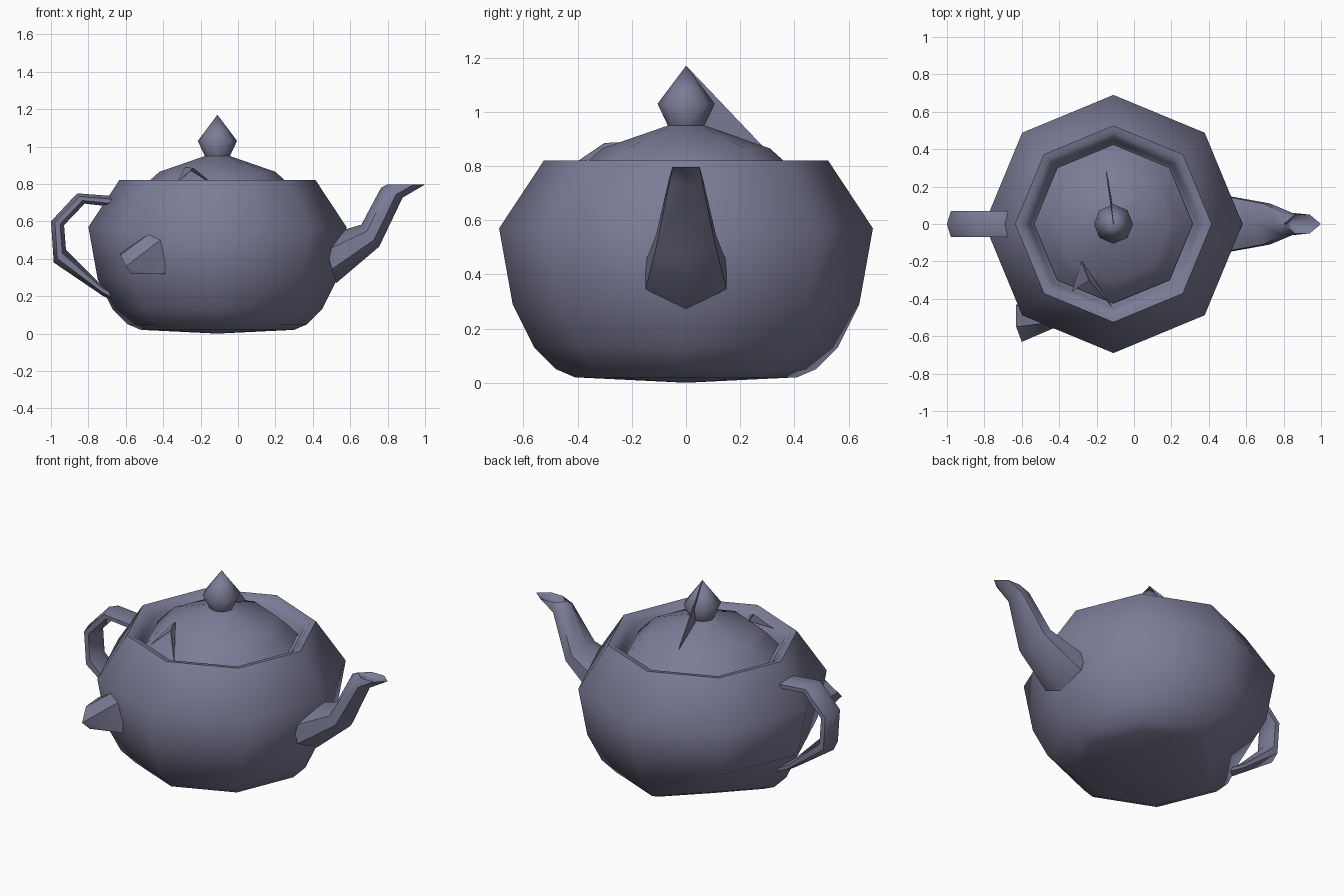
import bpy, bmesh, math
from mathutils import Vector

if "Cube" in bpy.data.objects:
    bpy.data.objects.remove(bpy.data.objects["Cube"])

CX = -0.11  # axis of the pot

glaze = bpy.data.materials.new("slate_glaze")
glaze.diffuse_color = (0.2, 0.2, 0.31, 1)
glaze.use_nodes = True
glaze.node_tree.nodes["Principled BSDF"].inputs["Base Color"].default_value = glaze.diffuse_color


def finish(name, bm, angle=60, recalc=True):
    if recalc:
        bmesh.ops.recalc_face_normals(bm, faces=bm.faces)
    me = bpy.data.meshes.new(name)
    bm.to_mesh(me)
    bm.free()
    ob = bpy.data.objects.new(name, me)
    bpy.context.collection.objects.link(ob)
    me.materials.append(glaze)
    bpy.ops.object.select_all(action='DESELECT')
    ob.select_set(True)
    bpy.context.view_layer.objects.active = ob
    bpy.ops.object.shade_smooth_by_angle(angle=math.radians(angle))
    return ob


def bridge(bm, rings):
    for a, b in zip(rings, rings[1:]):
        n = len(a)
        for i in range(n):
            j = (i + 1) % n
            bm.faces.new((a[i], a[j], b[j], b[i]))


def fan(bm, ring, co):
    c = bm.verts.new(co)
    for i in range(len(ring)):
        bm.faces.new((ring[i], ring[(i + 1) % len(ring)], c))


def lathe(bm, profile, bottom=None, top=None, dent=None):
    """Eight-sided turned shape; dent(i, z) scales single corners."""
    rings = []
    for r, z in profile:
        ring = []
        for i in range(8):
            a = i * math.pi / 4
            k = r * (dent(i, z) if dent else 1)
            ring.append(bm.verts.new((CX + k * math.cos(a), k * math.sin(a), z)))
        rings.append(ring)
    bridge(bm, rings)
    if bottom is not None:
        fan(bm, rings[0], (CX, 0, bottom))
    if top is not None:
        fan(bm, rings[-1], (CX, 0, top))


def tube(bm, sections):
    """Six-sided tube; each section is outer x, z, inner x, z, half width."""
    rings = []
    for ox, oz, ix, iz, w in sections:
        ring = []
        for t, s in ((0, 0), (.3, 1), (.7, 1), (1, 0), (.7, -1), (.3, -1)):
            ring.append(bm.verts.new((ox + (ix - ox) * t, w * s, oz + (iz - oz) * t)))
        rings.append(ring)
    bridge(bm, rings)
    bm.faces.new(rings[0])
    bm.faces.new(rings[-1])


# Body with inward rolled rim and a flattened lower back-left corner
bm = bmesh.new()
lathe(bm, [(.41, .02), (.48, .05), (.56, .13), (.64, .29), (.69, .57), (.525, .82),
           (.49, .815), (.455, .78), (.44, .74), (.42, .72)],
      bottom=0.0, top=0.70,
      dent=lambda i, z: 0.72 if i == 3 and z < 0.2 else 1)
finish("body", bm)

# Lid
bm = bmesh.new()
lathe(bm, [(.425, .75), (.36, .82), (.31, .865), (.065, .95)], bottom=.74, top=.96)
finish("lid", bm)

# Lid knob
bm = bmesh.new()
lathe(bm, [(.065, .945), (.105, 1.03)], bottom=.94, top=1.17)
finish("lid_knob", bm)

# Spout
bm = bmesh.new()
tube(bm, [(.525, .27, .45, .52, .15), (.755, .465, .66, .583, .11),
          (.88, .727, .765, .78, .06), (1.0, .797, .80, .797, .05),
          (.93, .775, .82, .775, .03)])
finish("spout", bm)

# Handle
bm = bmesh.new()
tube(bm, [(-.60, .73, -.60, .67, .07), (-.86, .75, -.82, .695, .07),
          (-1.0, .60, -.93, .58, .07), (-.985, .38, -.92, .45, .07),
          (-.72, .20, -.74, .27, .07), (-.64, .16, -.66, .22, .05)])
finish("handle", bm)

# Chipped spur on the front-left of the body
bm = bmesh.new()
for co in ((-.39, -.54, .32), (-.39, -.54, .52), (-.48, -.53, .53), (-.63, -.43, .43),
           (-.63, -.55, .42), (-.60, -.63, .36), (-.57, -.60, .32), (-.5, -.44, .4)):
    bm.verts.new(co)
bmesh.ops.convex_hull(bm, input=bm.verts)
finish("body_spur", bm, 35)


# Thin fins standing on the lid
def fin(name, *pts):
    bm = bmesh.new()
    offset = Vector((.002, .001, 0))
    rings = [[bm.verts.new(Vector(p) + offset * s) for p in pts] for s in (-1, 1)]
    bridge(bm, rings)
    bm.faces.new(rings[0])
    bm.faces.new(rings[1])
    finish(name, bm, 30)


fin("knob_fin", (CX, 0, 1.17), (-.15, .29, .865), (CX, .06, .95))
fin("lid_fin_front", (-.28, -.20, .89), (-.12, -.44, .79), (-.24, -.30, .885))
fin("lid_fin_side", (-.28, -.20, .89), (-.24, -.30, .885), (-.33, -.36, .80))
